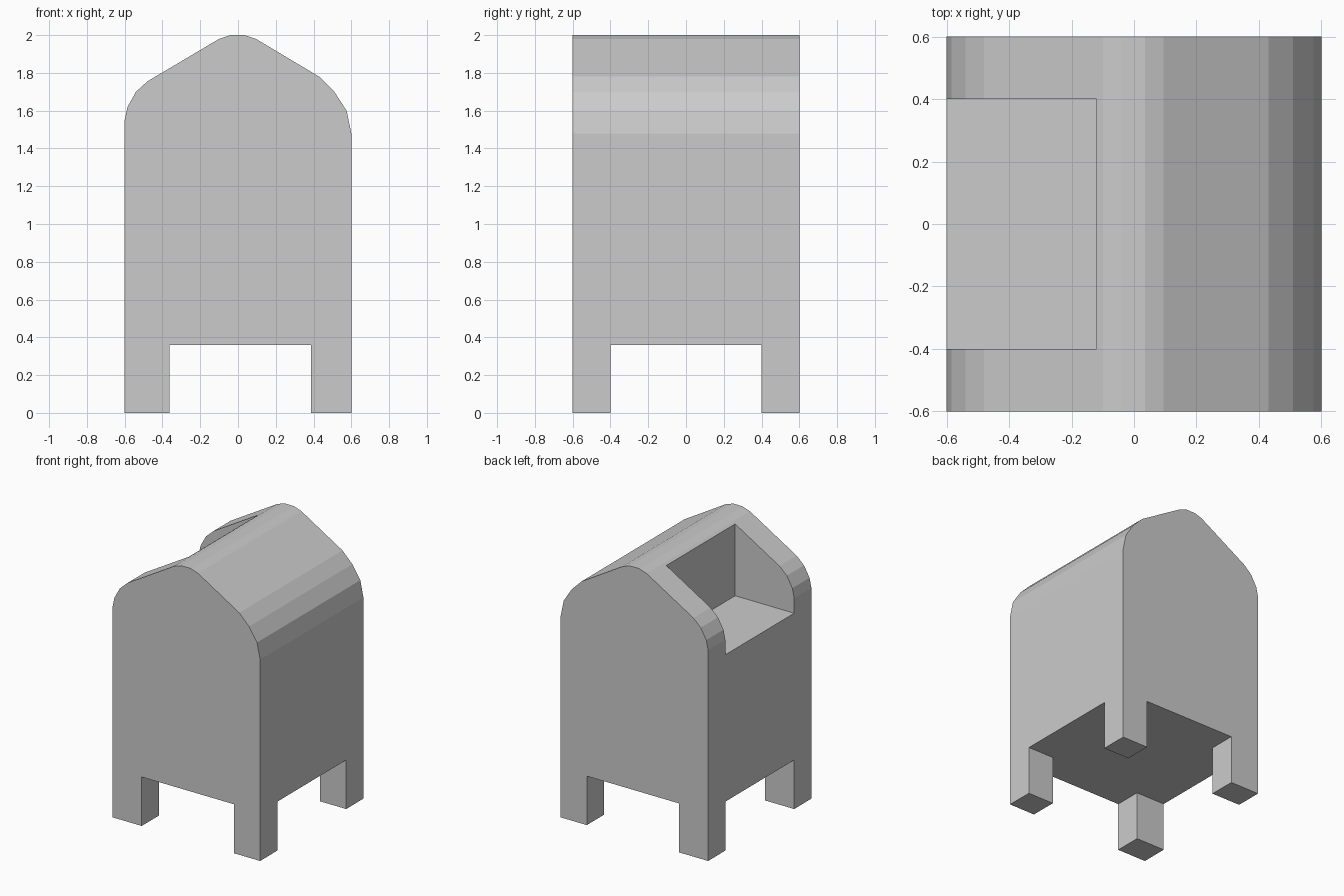
import bpy, bmesh

if "Cube" in bpy.data.objects:
    bpy.data.objects.remove(bpy.data.objects["Cube"])

# Domed cross-section (x, z), running from the lower left over the ridge
PROFILE = [(-0.6, 0), (-0.6, 1.55), (-0.585, 1.62), (-0.54, 1.70), (-0.48, 1.755),
           (-0.10, 1.98), (-0.04, 2.0), (0.035, 2.0), (0.095, 1.98),
           (0.43, 1.78), (0.51, 1.70), (0.575, 1.60), (0.6, 1.48), (0.6, 0)]
HALF_DEPTH = 0.6


def extrude_profile(name, points, y0, y1):
    """Make a closed solid from an (x, z) outline swept along y."""
    bm = bmesh.new()
    face = bm.faces.new([bm.verts.new((x, y0, z)) for x, z in points])
    swept = bmesh.ops.extrude_face_region(bm, geom=[face])["geom"]
    verts = [v for v in swept if isinstance(v, bmesh.types.BMVert)]
    bmesh.ops.translate(bm, verts=verts, vec=(0, y1 - y0, 0))
    bmesh.ops.recalc_face_normals(bm, faces=bm.faces[:])
    mesh = bpy.data.meshes.new(name)
    bm.to_mesh(mesh)
    bm.free()
    obj = bpy.data.objects.new(name, mesh)
    bpy.context.collection.objects.link(obj)
    return obj


def cut_box(target, name, x, y, z):
    """Subtract a box given by its x, y and z ranges."""
    outline = [(x[0], z[0]), (x[1], z[0]), (x[1], z[1]), (x[0], z[1])]
    cutter = extrude_profile(name, outline, *y)
    cutter.hide_render = True
    mod = target.modifiers.new(name, 'BOOLEAN')
    mod.operation = 'DIFFERENCE'
    mod.solver = 'EXACT'
    mod.object = cutter
    bpy.context.view_layer.objects.active = target
    bpy.ops.object.modifier_apply(modifier=mod.name)
    bpy.data.objects.remove(cutter)


# Box body with arched roof
body = extrude_profile("box_body", PROFILE, -HALF_DEPTH, HALF_DEPTH)

# Crossing slots underneath leave four corner legs
cut_box(body, "front_to_back_slot", (-0.363, 0.387), (-1, 1), (-0.5, 0.36))
cut_box(body, "side_to_side_slot", (-1, 1), (-0.4, 0.4), (-0.5, 0.36))

# Open recess in the left roof slope
cut_box(body, "roof_recess", (-1, -0.12), (-0.4, 0.4), (1.44, 2.5))
